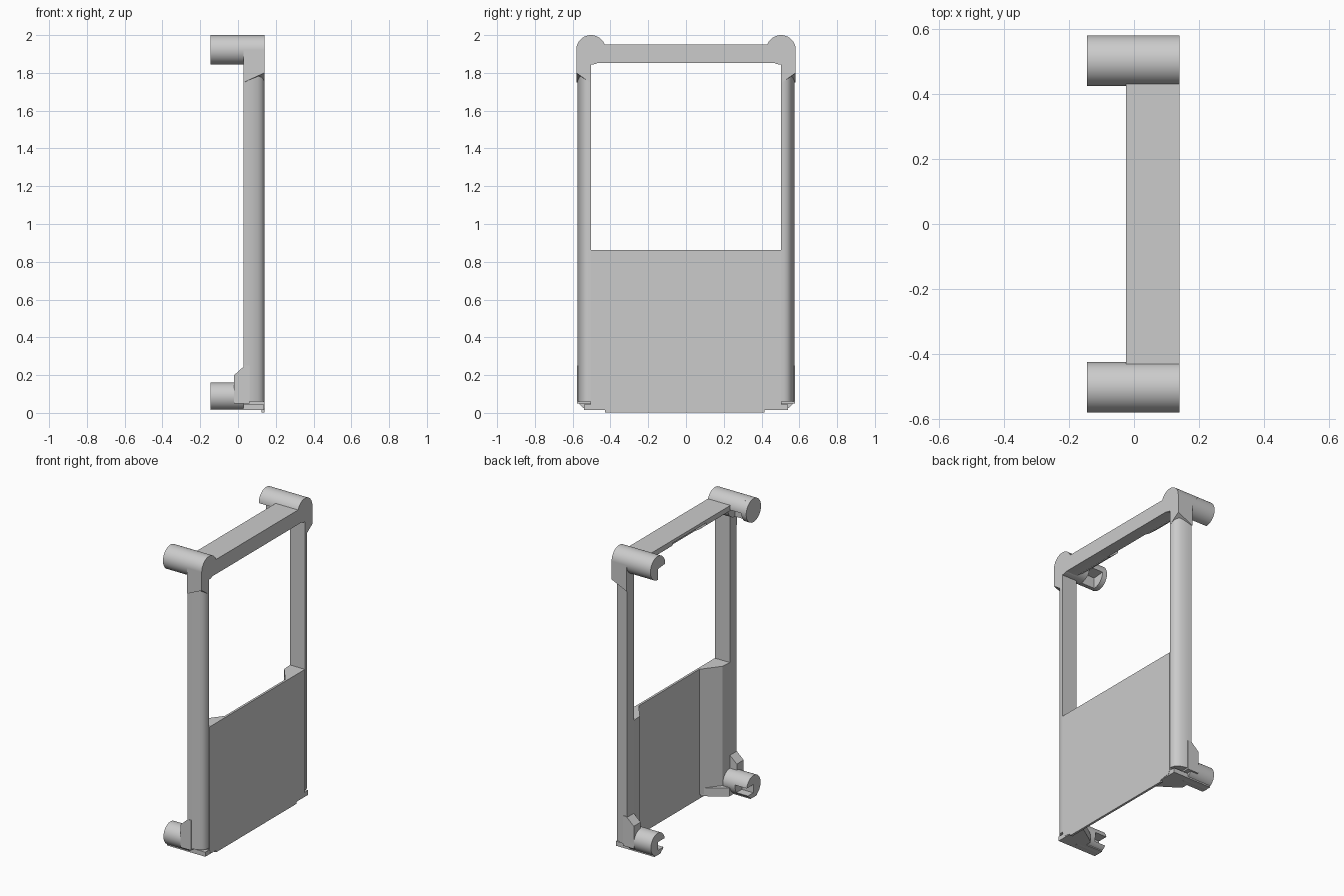
import bpy, bmesh, math

cube = bpy.data.objects.get("Cube")
if cube:
    bpy.data.objects.remove(cube, do_unlink=True)

gray = bpy.data.materials.new("light_gray")
gray.use_nodes = True
gray.diffuse_color = (0.6, 0.6, 0.6, 1)
gray.node_tree.nodes["Principled BSDF"].inputs["Base Color"].default_value = (0.6, 0.6, 0.6, 1)


def finish(name, bm):
    bmesh.ops.recalc_face_normals(bm, faces=bm.faces)
    me = bpy.data.meshes.new(name)
    bm.to_mesh(me)
    bm.free()
    me.materials.append(gray)
    ob = bpy.data.objects.new(name, me)
    bpy.context.collection.objects.link(ob)
    bpy.ops.object.select_all(action='DESELECT')
    ob.select_set(True)
    bpy.context.view_layer.objects.active = ob
    bpy.ops.object.shade_smooth_by_angle(angle=math.radians(30))
    return ob


def prism(name, pts, axis, a, b):
    """Extrude a 2D outline along an axis; outline is in the other two axes in order."""
    bm = bmesh.new()

    def at(p, t):
        c = list(p)
        c.insert(axis, t)
        return c
    lo = [bm.verts.new(at(p, a)) for p in pts]
    hi = [bm.verts.new(at(p, b)) for p in pts]
    bm.faces.new(lo)
    bm.faces.new(hi)
    for i in range(len(pts)):
        j = (i + 1) % len(pts)
        bm.faces.new((lo[i], lo[j], hi[j], hi[i]))
    return finish(name, bm)


def box(name, x0, x1, y0, y1, z0, z1):
    return prism(name, [(x0, y0), (x1, y0), (x1, y1), (x0, y1)], 2, z0, z1)


def disc(s, cz, r, start=0, end=360, inner=()):
    """Round outline in y and z; 0 degrees points inward, angles rise upward."""
    n = 40
    pts = []
    for i in range(n + (end - start < 360)):
        t = math.radians(start + (end - start) * i / n)
        pts.append((s * (0.503 - r * math.cos(t)), cz + r * math.sin(t)))
    return pts + [(s * y, z) for y, z in inner]


# Thin lower panel with its narrower bottom edge
prism("lower_panel", [(-0.5, 0.05), (-0.49, 0.025), (-0.43, 0.015), (-0.43, 0.003), (0.415, 0.003),
                      (0.415, 0.015), (0.49, 0.025), (0.5, 0.05), (0.5, 0.863), (-0.5, 0.863)],
      0, 0.125, 0.14)

# Top crossbar, shallower underneath at mid-span
ends = [(0.14, 1.853), (0.14, 1.95), (-0.025, 1.95), (-0.025, 1.915), (0.03, 1.87), (0.06, 1.853)]
middle = [(0.14, 1.853), (0.14, 1.95), (-0.025, 1.95), (-0.025, 1.93), (0.03, 1.91), (0.06, 1.853)]
prism("crossbar_front", ends, 1, -0.5, -0.18)
prism("crossbar_middle", middle, 1, -0.18, 0.18)
prism("crossbar_back", ends, 1, 0.18, 0.5)

for s, side in ((-1, "front"), (1, "back")):
    # Upright with a rounded outer face
    prism(side + "_upright",
          [(x, s * y) for x, y in ((0.03, 0.503), (0.14, 0.503), (0.139, 0.52), (0.134, 0.536),
                                   (0.124, 0.549), (0.105, 0.56), (0.08, 0.568), (0.055, 0.573),
                                   (0.03, 0.575))], 2, 0.06, 1.9)

    # Square corner block flaring out of the upright
    bm = bmesh.new()
    corners = ((0.03, 0.503, 1.74), (0.14, 0.503, 1.745), (0.14, 0.581, 1.80), (0.03, 0.581, 1.75))
    low = [bm.verts.new((x, s * y, z)) for x, y, z in corners]
    top = [bm.verts.new((x, s * y, 1.922)) for x, y, z in corners]
    bm.faces.new(low)
    bm.faces.new(top)
    for i in range(4):
        j = (i + 1) % 4
        bm.faces.new((low[i], low[j], top[j], top[i]))
    finish(side + "_corner_block", bm)

    # Upper round peg with a pocket in the lower inner quarter
    full = disc(s, 1.922, 0.078)
    cut = disc(s, 1.922, 0.078, 0, 270, [(0.503, 1.915)])
    prism(side + "_upper_peg", full, 0, -0.01, 0.14)
    prism(side + "_upper_peg_pocket", cut, 0, -0.11, -0.01)
    prism(side + "_upper_peg_tip", cut if s > 0 else full, 0, -0.145, -0.11)

    # Wedge fillet joining panel and upright
    prism(side + "_panel_wedge",
          [(x, s * y) for x, y in ((0.03, 0.505), (0.035, 0.435), (0.125, 0.318),
                                   (0.135, 0.318), (0.135, 0.505))], 2, 0.03, 0.863)

    # Foot plate below the wedge
    prism(side + "_foot",
          [(x, s * y) for x, y in ((-0.02, 0.5), (-0.02, 0.43), (0.02, 0.40), (0.125, 0.33),
                                   (0.138, 0.33), (0.138, 0.5))], 2, 0.015, 0.07)

    # Chamfered bracket behind the upright
    prism(side + "_bracket", [(-0.02, 0.05), (0.06, 0.05), (0.06, 0.25), (0.035, 0.25), (-0.02, 0.2)],
          1, s * 0.505, s * 0.577)

    # Lower round peg with an inward slot
    slot = disc(s, 0.087, 0.073, 10, 325, [(0.50, 0.045), (0.50, 0.1)])
    prism(side + "_lower_peg_slotted", slot, 0, -0.145, -0.06)
    prism(side + "_lower_peg", disc(s, 0.087, 0.073), 0, -0.06, 0.03)

    # Lower lip running under the upright
    y0, y1 = sorted((s * 0.47, s * 0.54))
    box(side + "_lower_lip", -0.145, 0.138, y0, y1, 0.015, 0.045)
